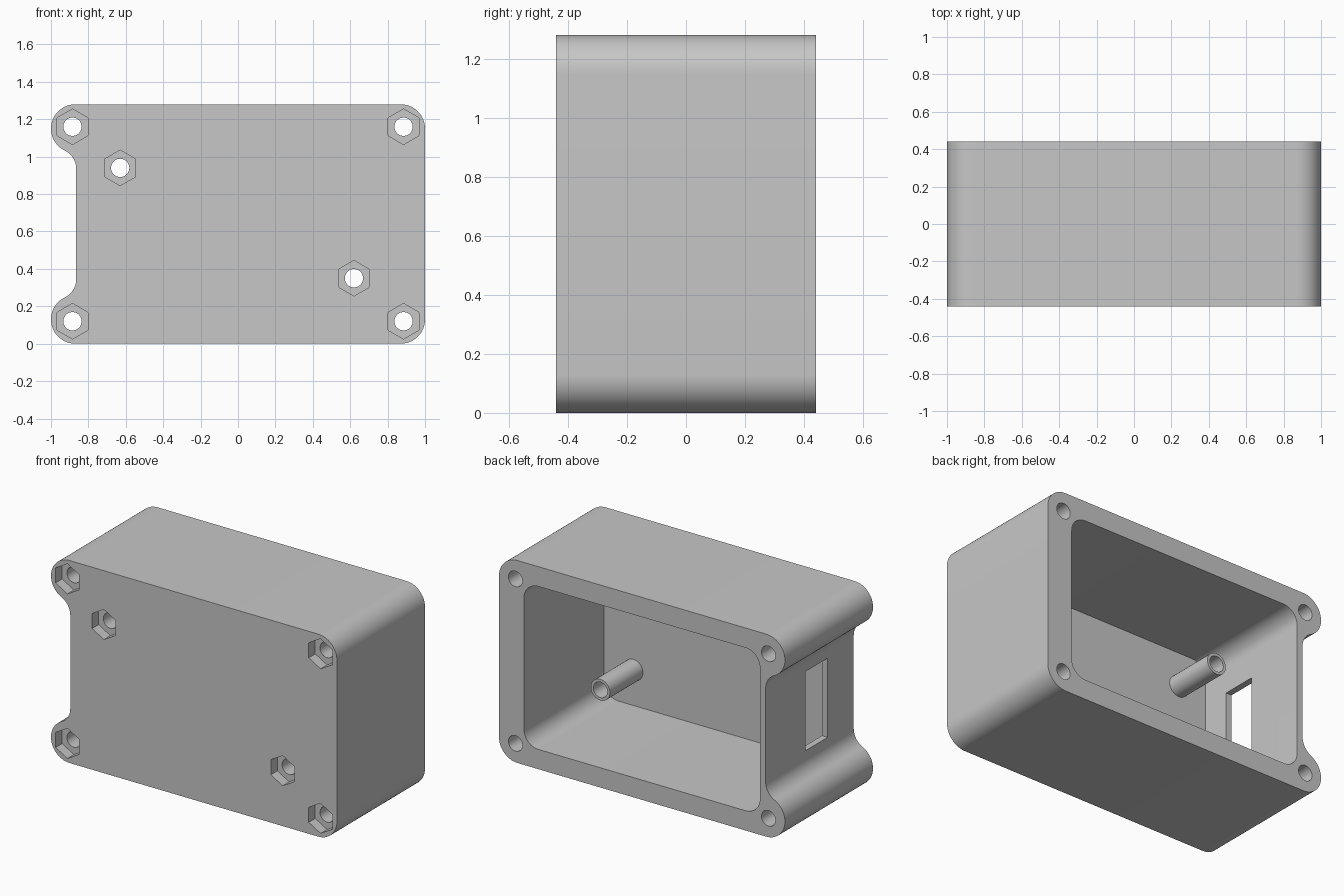
import bpy, bmesh
from math import sin, cos, pi, atan2

D = 0.44          # half depth
H = 1.28          # height
FLOOR = -0.36     # inner face of the front wall
CORNER_HOLES = [(sx * 0.885, z) for sx in (-1, 1) for z in (0.12, 1.16)]
POST_HOLES = [(-0.63, 0.94), (0.62, 0.35)]

cube = bpy.data.objects.get("Cube")
if cube:
    bpy.data.objects.remove(cube, do_unlink=True)

grey = bpy.data.materials.new("plain grey")
grey.use_nodes = True
COLOUR = (0.57, 0.57, 0.57, 1)
grey.diffuse_color = COLOUR
grey.node_tree.nodes["Principled BSDF"].inputs["Base Color"].default_value = COLOUR


def arc(cx, cz, r, a0, a1, n=14):
    return [(cx + r * cos(a0 + (a1 - a0) * i / n), cz + r * sin(a0 + (a1 - a0) * i / n))
            for i in range(n + 1)]


def polygon(cx, cz, r, n):
    """Regular polygon with a corner pointing up."""
    return [(cx + r * sin(2 * pi * i / n), cz + r * cos(2 * pi * i / n)) for i in range(n)]


def prism(name, profile, y0, y1):
    """Extrude an x-z profile along y."""
    bm = bmesh.new()
    face = bm.faces.new([bm.verts.new((x, y0, z)) for x, z in profile])
    new = bmesh.ops.extrude_face_region(bm, geom=[face])["geom"]
    bmesh.ops.translate(bm, vec=(0, y1 - y0, 0),
                        verts=[v for v in new if isinstance(v, bmesh.types.BMVert)])
    bmesh.ops.recalc_face_normals(bm, faces=bm.faces)
    mesh = bpy.data.meshes.new(name)
    bm.to_mesh(mesh)
    bm.free()
    mesh.materials.append(grey)
    obj = bpy.data.objects.new(name, mesh)
    bpy.context.collection.objects.link(obj)
    return obj


def select(obj):
    bpy.ops.object.select_all(action='DESELECT')
    obj.select_set(True)
    bpy.context.view_layer.objects.active = obj


def cut(obj, cutter):
    """Subtract the cutter, then discard it."""
    cutter.hide_render = True
    mod = obj.modifiers.new("cut", 'BOOLEAN')
    mod.operation = 'DIFFERENCE'
    mod.solver = 'EXACT'
    mod.object = cutter
    select(obj)
    bpy.ops.object.modifier_apply(modifier=mod.name)
    bpy.data.objects.remove(cutter, do_unlink=True)


# Outer profile: round corners on the right, lobes and a recess on the left
R = 0.13
WALL_X, WALL_Z, FILLET = -0.865, 0.345, 0.109
lobe = (-1 + R, R)
fillet = (WALL_X - FILLET, WALL_Z)
meet = atan2(fillet[1] - lobe[1], fillet[0] - lobe[0])
lower_left = (arc(*fillet, FILLET, 0, meet - pi)
              + arc(*lobe, R, meet, 1.5 * pi, 24)[1:])
upper_left = [(x, H - z) for x, z in reversed(lower_left)]
outline = (lower_left + arc(1 - R, R, R, -pi / 2, 0)
           + arc(1 - R, H - R, R, 0, pi / 2) + upper_left)
housing = prism("housing", outline, -D, D)

# Rounded cavity, open at the back
CX, Z0, Z1, CR = 0.825, 0.125, 1.155, 0.1
cavity = (arc(CX - CR, Z0 + CR, CR, -pi / 2, 0) + arc(CX - CR, Z1 - CR, CR, 0, pi / 2)
          + arc(CR - CX, Z1 - CR, CR, pi / 2, pi) + arc(CR - CX, Z0 + CR, CR, pi, 1.5 * pi))
cut(housing, prism("cavity_cutter", cavity, FLOOR, D + 0.1))

# Cable slot through the recessed side wall
slot = [(-0.95, 0.39), (-0.75, 0.39), (-0.75, 0.89), (-0.95, 0.89)]
cut(housing, prism("slot_cutter", slot, -0.18, 0.04))

# Screw holes with hexagonal nut pockets in the front
for x, z in CORNER_HOLES + POST_HOLES:
    cut(housing, prism("hole_cutter", polygon(x, z, 0.049, 32), -D - 0.1, D + 0.1))
    cut(housing, prism("nut_cutter", polygon(x, z, 0.095, 6), -D - 0.1, -D + 0.065))

# Hollow mounting posts inside
parts = [housing]
for name, (x, z) in zip(("upper_post", "lower_post"), POST_HOLES):
    post = prism(name, polygon(x, z, 0.067, 32), FLOOR - 0.005, -0.03)
    cut(post, prism("bore_cutter", polygon(x, z, 0.049, 32), -D - 0.1, D))
    parts.append(post)

for obj in parts:
    select(obj)
    bpy.ops.object.shade_smooth_by_angle(angle=pi / 6)
